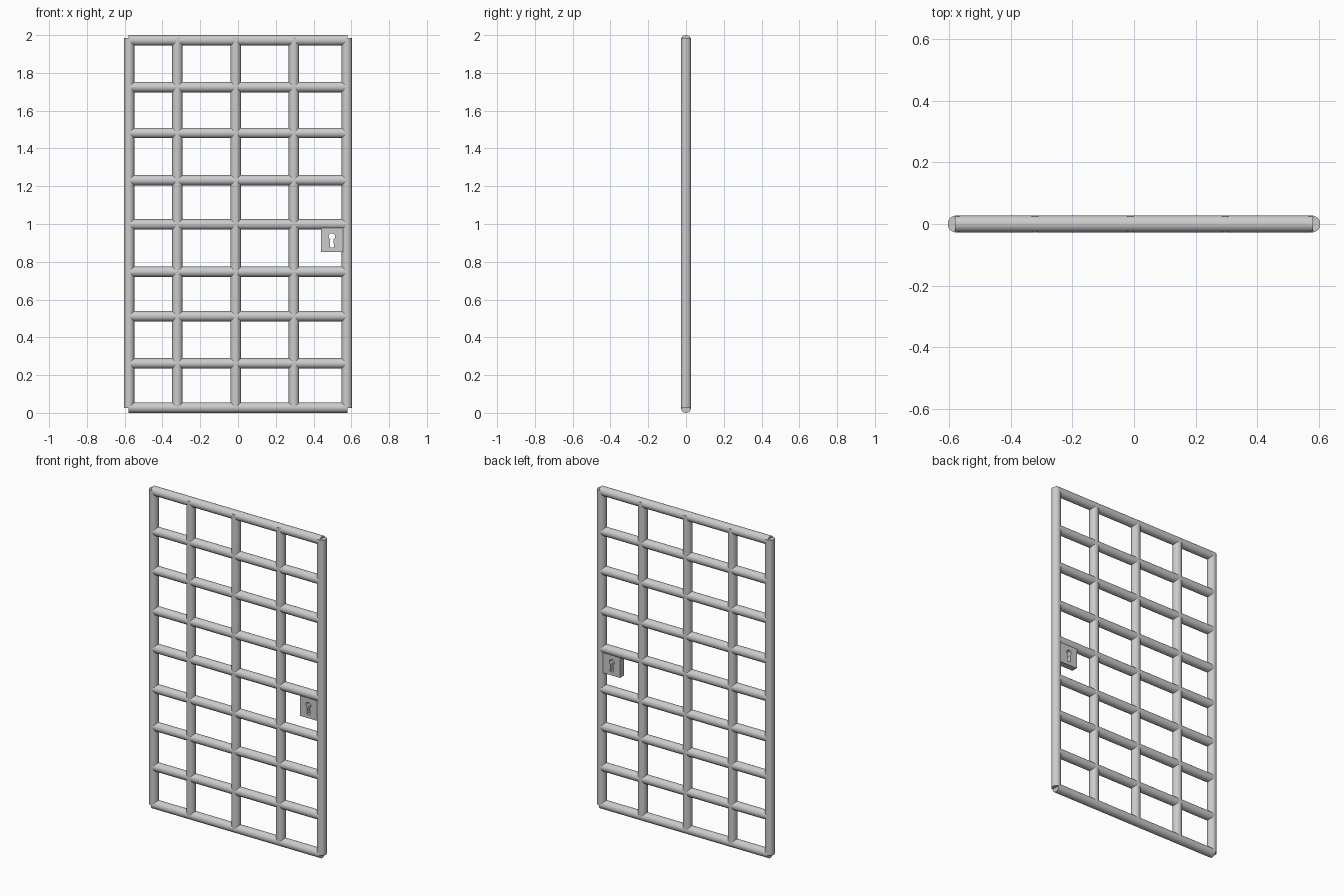
import bpy, math

if "Cube" in bpy.data.objects:
    bpy.data.objects.remove(bpy.data.objects["Cube"])

R = 0.0275                      # bar radius
HALF_W = 0.58                   # centre line of the outer bars


def bar(name, centre, length, rotation):
    bpy.ops.mesh.primitive_cylinder_add(vertices=32, radius=R, depth=length,
                                        location=centre, rotation=rotation)
    ob = bpy.context.object
    ob.name = name
    bpy.ops.object.shade_smooth_by_angle(angle=math.radians(40))
    return ob


# upright bars: outer frame pair and three inner ones
Z0, Z1 = 0.027, 1.985
for i, x in enumerate((-0.5765, -0.321, -0.012, 0.296, 0.5765)):
    bar(f"upright_bar_{i + 1}", (x, 0, (Z0 + Z1) / 2), Z1 - Z0, (0, 0, 0))

# horizontal bars from bottom to top
for i, z in enumerate((0.0275, 0.262, 0.512, 0.747, 0.998, 1.232, 1.482, 1.725, 1.9725)):
    bar(f"cross_bar_{i + 1}", (0, 0, z), 2 * HALF_W, (0, math.pi / 2, 0))

# lock plate with a keyhole going right through
kx, kz, kr = 0.497, 0.934, 0.017
plate = [(0.44, 0.853), (0.565, 0.853), (0.565, 0.99), (0.44, 0.99)]
keyhole = [(kx + kr * math.cos(math.radians(a)), kz + kr * math.sin(math.radians(a)))
           for a in range(-60, 241, 15)]
keyhole += [(kx - 0.011, 0.876), (kx + 0.011, 0.876)]

curve = bpy.data.curves.new("lock_plate", 'CURVE')
curve.dimensions = '2D'
curve.fill_mode = 'BOTH'
curve.extrude = 0.019
for outline in (plate, keyhole):
    s = curve.splines.new('POLY')
    s.points.add(len(outline) - 1)
    for p, (x, y) in zip(s.points, outline):
        p.co = (x, y, 0, 1)
    s.use_cyclic_u = True
lock = bpy.data.objects.new("lock_plate", curve)
lock.rotation_euler = (math.pi / 2, 0, 0)
bpy.context.collection.objects.link(lock)
bpy.ops.object.select_all(action='DESELECT')
lock.select_set(True)
bpy.context.view_layer.objects.active = lock
bpy.ops.object.convert(target='MESH')
bpy.ops.object.shade_smooth_by_angle(angle=math.radians(30))
